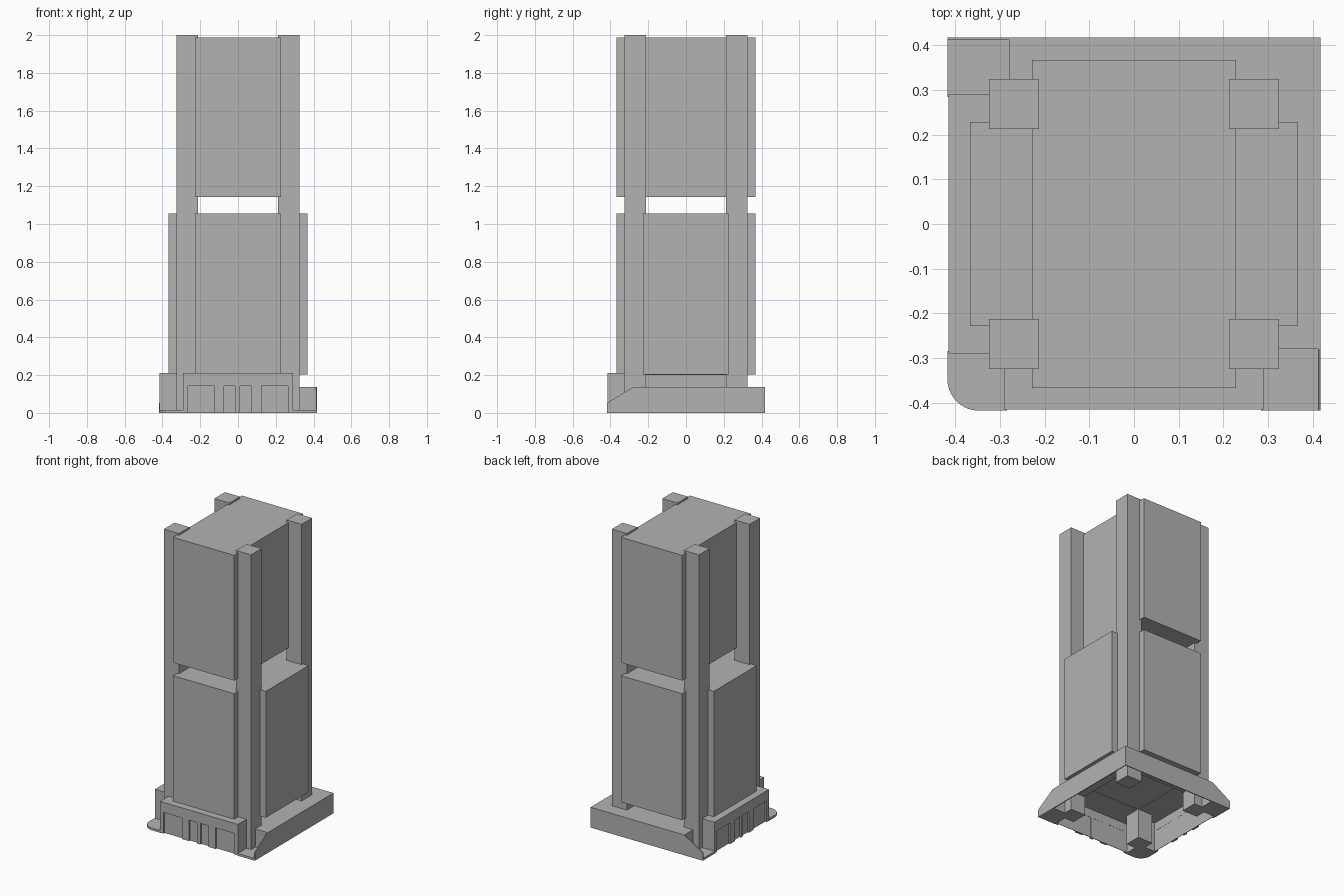
import bpy, bmesh
from mathutils import Matrix, Vector

cube = bpy.data.objects.get("Cube")
if cube:
    bpy.data.objects.remove(cube, do_unlink=True)

grey = bpy.data.materials.new("plain_grey")
grey.use_nodes = True
colour = (0.45, 0.45, 0.45, 1)
grey.diffuse_color = colour
grey.node_tree.nodes["Principled BSDF"].inputs["Base Color"].default_value = colour

# Exchanges x and y: the base is symmetric about its diagonal
SWAP = Matrix(((0, 1, 0, 0), (1, 0, 0, 0), (0, 0, 1, 0), (0, 0, 0, 1)))


def finish(name, bm, swap=False):
    if swap:
        bm.transform(SWAP)
    bmesh.ops.recalc_face_normals(bm, faces=bm.faces)
    mesh = bpy.data.meshes.new(name)
    bm.to_mesh(mesh)
    bm.free()
    mesh.materials.append(grey)
    obj = bpy.data.objects.new(name, mesh)
    bpy.context.collection.objects.link(obj)
    return obj


def add_box(bm, x, y, z):
    lo, hi = Vector((x[0], y[0], z[0])), Vector((x[1], y[1], z[1]))
    matrix = Matrix.Translation((lo + hi) / 2) @ Matrix.Diagonal((*(hi - lo), 1))
    return bmesh.ops.create_cube(bm, size=1, matrix=matrix)["verts"]


def box(name, x, y, z, swap=False):
    bm = bmesh.new()
    add_box(bm, x, y, z)
    return finish(name, bm, swap)


def prism(name, points, direction, swap=False):
    bm = bmesh.new()
    face = bm.faces.new([bm.verts.new(p) for p in points])
    moved = bmesh.ops.extrude_face_region(bm, geom=[face])["geom"]
    bmesh.ops.translate(bm, vec=direction,
                        verts=[v for v in moved if isinstance(v, bmesh.types.BMVert)])
    return finish(name, bm, swap)


E = 0.418           # outer edge of the base
A, B = 0.228, 0.367  # tower half width and half depth
PLATE = 0.015       # floor plate height
SLAB = 0.137        # low base height
ROOF = 0.21         # entrance roof height

# Corner columns
for sx, side in ((-1, "right"), (1, "left")):
    for sy, end in ((-1, "front"), (1, "back")):
        box(f"column_{end}_{side}", sorted((sx * 0.213, sx * 0.325)),
            sorted((sy * 0.213, sy * 0.325)), (0, 2))

# Tower: cross-shaped lower block, plain upper block
quarter = [(B, A), (A, A), (A, B)]
cross = []
for i in range(4):
    turn = Matrix.Rotation(i * 1.5707963, 3, "Z")
    cross += [turn @ Vector((x, y, 0.203)) for x, y in quarter]
prism("lower_block", cross, (0, 0, 0.852))
box("upper_block", (-A, A), (-B, B), (1.143, 1.987))

# Low base: two bands with thin outer walls cut down to a slope at the ends
for swap, side in ((False, "left"), (True, "back")):
    wall = [(E, -E, 0), (E, E, 0), (E, E, SLAB), (E, -0.28, SLAB), (E, -E, 0.053)]
    prism(f"base_wall_{side}", wall, (-0.006, 0, 0), swap)
    top = 0.22 if swap else E - 0.003
    box(f"base_top_{side}", (0.22, E - 0.003), (-0.28, top), (SLAB - 0.01, SLAB), swap)
    box(f"base_end_{side}", (0.29, E - 0.003), (-0.28, -0.274), (0, SLAB - 0.002), swap)
    box(f"corner_plate_{side}", (0.285, E - 0.003), (-E, -0.277), (0, PLATE), swap)

# Rounded corner plate
bm = bmesh.new()
add_box(bm, (-E, -0.285), (-E, -0.285), (0, PLATE))
corner = [e for e in bm.edges if all(v.co.x < -0.4 and v.co.y < -0.4 for v in e.verts)]
bmesh.ops.bevel(bm, geom=corner, offset=0.07, segments=10, profile=0.5, affect="EDGES")
finish("rounded_plate", bm)

# Two entrance walls with windows and doors between piers
W, T = 0.29, 0.015   # half length and wall thickness
HEAD = 0.142         # top of openings
OPENINGS = [(-0.265, -0.125), (-0.075, -0.015), (0.01, 0.07), (0.125, 0.265)]
FRONT = -0.416
for swap, side in ((False, "front"), (True, "right")):
    bm = bmesh.new()
    edges = [-W] + [v for pair in OPENINGS for v in pair] + [W]
    for x in zip(edges[0::2], edges[1::2]):
        add_box(bm, x, (FRONT, FRONT + T), (0, HEAD))
    add_box(bm, (-W, W), (FRONT, FRONT + T), (HEAD, ROOF))
    finish(f"entrance_wall_{side}", bm, swap)
    box(f"entrance_roof_{side}", (-W, W), (FRONT + T, -0.22), (0.2, ROOF), swap)
    for x, end in ((-W, "a"), (W - 0.008, "b")):
        box(f"entrance_side_{side}_{end}", (x, x + 0.008), (FRONT + T, -0.3), (0, 0.2), swap)
    # Recessed panes
    bm = bmesh.new()
    for x in OPENINGS:
        add_box(bm, x, (FRONT + T - 0.004, FRONT + T - 0.001), (0, HEAD))
    finish(f"panes_{side}", bm, swap)
